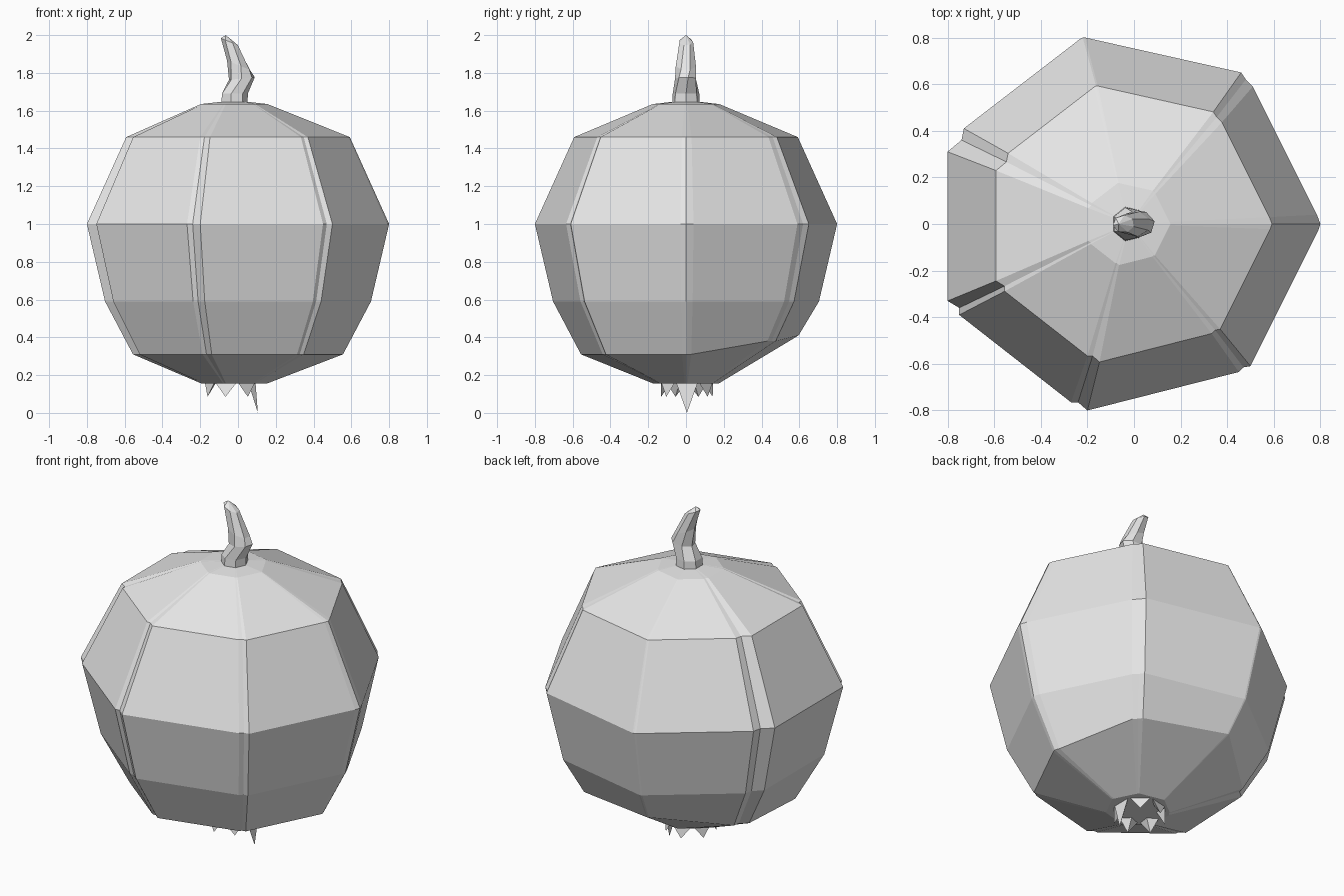
import bpy, bmesh, math
from mathutils import Vector

if "Cube" in bpy.data.objects:
    bpy.data.objects.remove(bpy.data.objects["Cube"])

grey = bpy.data.materials.new("light grey")
grey.use_nodes = True
grey.diffuse_color = (0.8, 0.8, 0.8, 1)
grey.node_tree.nodes["Principled BSDF"].inputs["Base Color"].default_value = (0.8, 0.8, 0.8, 1)


def finish(name, bm):
    bmesh.ops.recalc_face_normals(bm, faces=bm.faces)
    mesh = bpy.data.meshes.new(name)
    bm.to_mesh(mesh)
    bm.free()
    mesh.materials.append(grey)
    obj = bpy.data.objects.new(name, mesh)
    bpy.context.collection.objects.link(obj)
    return obj


def loft(name, rings, bottom, top):
    """Skin matching rings of points and close both ends to a centre point."""
    bm = bmesh.new()
    loops = [[bm.verts.new(p) for p in ring] for ring in rings]
    n = len(loops[0])
    for a, b in zip(loops, loops[1:]):
        for i in range(n):
            j = (i + 1) % n
            bm.faces.new((a[i], a[j], b[j], b[i]))
    for loop, tip in ((loops[0], bottom), (loops[-1], top)):
        v = bm.verts.new(tip)
        for i in range(n):
            bm.faces.new((loop[i], loop[(i + 1) % n], v))
    return finish(name, bm)


# Bulb outline: seven corners, most with a narrow crease where lobes meet
# Each corner: outline points, then height lift of its lower ring
corners = [
    ([(0.79, -0.03), (0.8, 0), (0.785, 0.04)], 0),
    ([(0.51, 0.59), (0.48, 0.62), (0.46, 0.65)], 0.07),
    ([(-0.21, 0.8), (-0.22, 0.8), (-0.23, 0.795)], 0.1),
    ([(-0.73, 0.41), (-0.74, 0.36), (-0.8, 0.31)], 0.03),
    ([(-0.8, -0.33), (-0.75, -0.36), (-0.75, -0.39)], 0),
    ([(-0.27, -0.765), (-0.24, -0.765), (-0.2, -0.8)], 0),
    ([(0.45, -0.635), (0.47, -0.615), (0.5, -0.61)], 0),
]
# Bulb profile: height, scale, share of the lift
profile = [(0.155, 0.215, 0), (0.31, 0.695, 1), (0.59, 0.88, 0),
           (1.0, 1.0, 0), (1.46, 0.74, 0), (1.635, 0.22, 0)]
rings = []
for z, s, share in profile:
    ring = []
    for points, lift in corners:
        k = s + 0.5 * lift * share
        ring += [(x * k - 0.02 * (s < 0.3), y * k, z + lift * share) for x, y in points]
    rings.append(ring)
loft("bulb", rings, (-0.02, 0, 0.155), (-0.02, 0, 1.655))

# Stem: twisted seven-sided rings; centre x, height, half width, half depth, tilt
sections = [(-0.022, 1.64, 0.073, 0.075, 0), (-0.02, 1.69, 0.072, 0.072, 0),
            (0.02, 1.77, 0.07, 0.058, 0.1), (0.005, 1.84, 0.063, 0.055, -0.4),
            (-0.045, 1.965, 0.046, 0.038, -0.4)]
rings = []
for i, (cx, z, w, d, tilt) in enumerate(sections):
    ring = []
    for k in range(7):
        a = math.tau * k / 7 + 0.2 * max(i - 1, 0)
        x = w * math.cos(a)
        ring.append((cx + x, d * math.sin(a), z + x * tilt))
    rings.append(ring)
loft("stem", rings, (-0.022, 0, 1.64), (-0.065, 0, 2.0))

# Roots: a crown of seven thin pointed spikes under the bulb
bm = bmesh.new()
centre = Vector((-0.035, 0.005, 0.16))


def polar(radius, angle, z=0):
    return centre + Vector((radius * math.cos(angle), radius * math.sin(angle), z))


for k in range(7):
    a = math.tau * k / 7
    drop = -0.15 if k == 0 else -0.075
    base = [bm.verts.new(polar(0.14, a + s * 0.42)) for s in (-1, 1)]
    base.append(bm.verts.new(polar(0.09, a)))
    tip = bm.verts.new(polar(0.14, a, drop))
    bm.faces.new(base)
    for i in range(3):
        bm.faces.new((base[i], base[(i + 1) % 3], tip))
for v in bm.verts:
    v.co.z = max(v.co.z, 0)
# Lowest spike reaches the ground plane
low = min(bm.verts, key=lambda v: v.co.z)
low.co.z = 0
finish("roots", bm)
